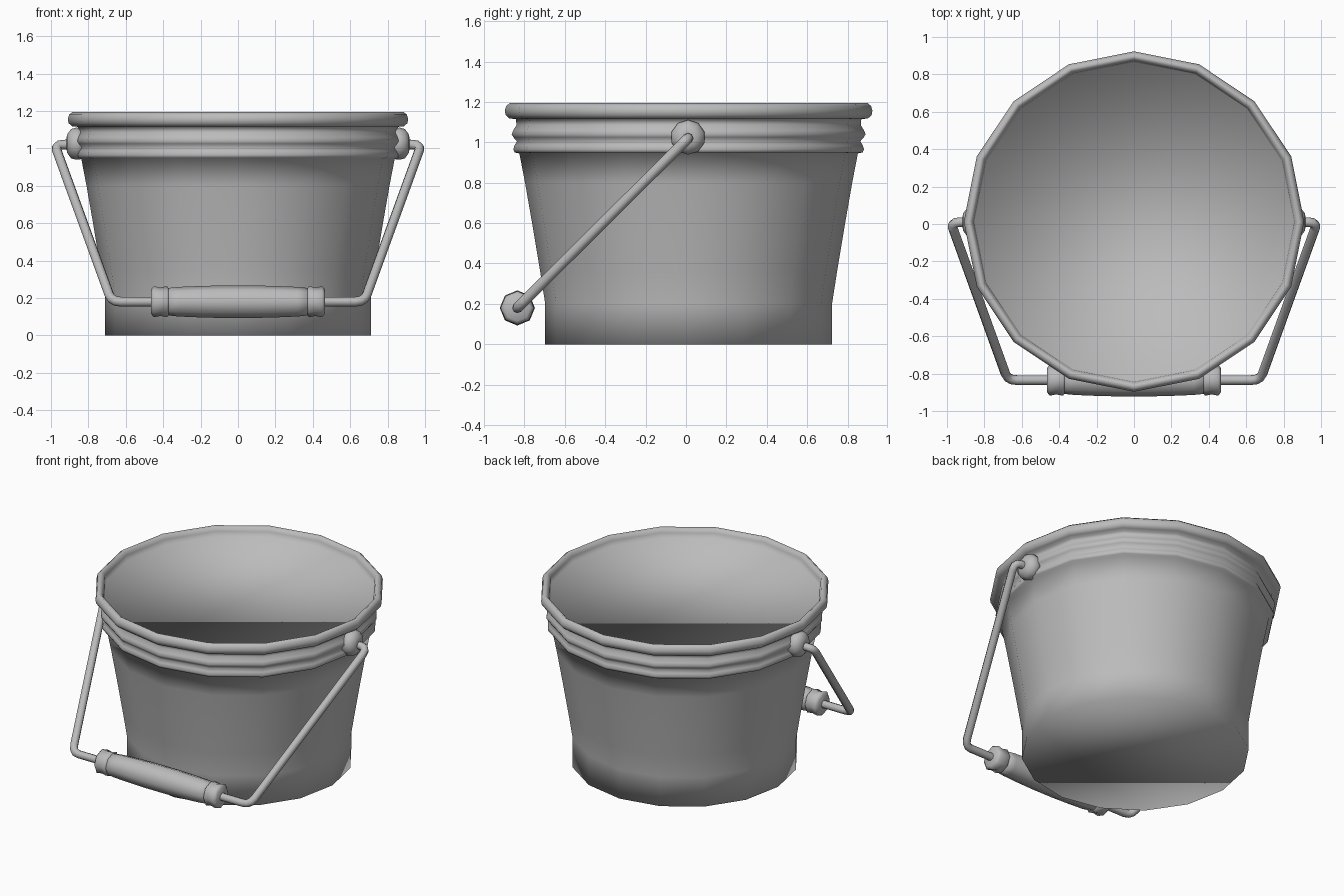
import bpy, bmesh, math
from mathutils import Vector, Matrix

if "Cube" in bpy.data.objects:
    bpy.data.objects.remove(bpy.data.objects["Cube"])

CY = 0.013           # bucket centre in y
GRIP_Y, GRIP_Z = -0.835, 0.18

grey = bpy.data.materials.new("plain grey")
grey.diffuse_color = (0.5, 0.5, 0.5, 1)
grey.use_nodes = True
grey.node_tree.nodes["Principled BSDF"].inputs["Base Color"].default_value = grey.diffuse_color


def lathe(name, profile, sides, matrix, turn=0.0):
    """Revolve (radius, height) points around z, close both ends, smooth shade."""
    bm = bmesh.new()
    rings = []
    for r, z in profile:
        rings.append([bm.verts.new((r * math.cos(turn + math.tau * i / sides),
                                    r * math.sin(turn + math.tau * i / sides), z))
                      for i in range(sides)])
    for a, b in zip(rings, rings[1:]):
        for i in range(sides):
            j = (i + 1) % sides
            bm.faces.new((a[i], a[j], b[j], b[i]))
    bm.faces.new(rings[0][::-1])
    bm.faces.new(rings[-1])
    bm.transform(matrix)
    bmesh.ops.recalc_face_normals(bm, faces=bm.faces)
    for f in bm.faces:
        f.smooth = True
    mesh = bpy.data.meshes.new(name)
    bm.to_mesh(mesh)
    bm.free()
    mesh.materials.append(grey)
    obj = bpy.data.objects.new(name, mesh)
    bpy.context.collection.objects.link(obj)
    return obj


# Bucket: flared wall, two raised bands, rolled rim, closed top
wall = [(0.71, 0), (0.71, 0.2), (0.735, 0.36), (0.775, 0.6), (0.81, 0.8), (0.838, 0.945)]
bands = [(0.862, 0.95), (0.868, 0.965), (0.862, 0.985), (0.85, 1.005),
         (0.868, 1.025), (0.876, 1.04), (0.868, 1.06), (0.852, 1.085), (0.855, 1.115)]
rim = [(0.888, 1.118), (0.906, 1.135), (0.91, 1.157), (0.903, 1.18),
       (0.885, 1.195), (0.868, 1.185), (0.858, 1.165), (0.852, 1.13)]
lathe("bucket", wall + bands + rim, 16, Matrix.Translation((0, CY, 0)))

# Side knobs that hold the handle
knob = [(0.06, 0.82), (0.083, 0.84), (0.086, 0.865), (0.078, 0.893), (0.05, 0.913), (0.03, 0.917)]
for side, label in ((1, "right"), (-1, "left")):
    m = Matrix.Translation((0, CY - 0.003, 1.025)) @ Matrix.Rotation(side * math.pi / 2, 4, 'Y')
    lathe("knob_" + label, knob, 10, m)

# Grip: swollen middle and a collar at each end
grip_matrix = Matrix.Translation((0, GRIP_Y, GRIP_Z)) @ Matrix.Rotation(math.pi / 2, 4, 'Y')
half = [(0.072, 0.385), (0.079, 0.32), (0.084, 0.2), (0.087, 0.08)]
lathe("grip", half + [(r, -x) for r, x in reversed(half)], 8, grip_matrix)
collar = [(0.065, 0.365), (0.083, 0.38), (0.076, 0.415), (0.083, 0.45), (0.065, 0.465)]
for side, label in ((1, "right"), (-1, "left")):
    lathe("collar_" + label, [(r, side * x) for r, x in collar], 8, grip_matrix)

# Wire handle: one bent rod with rounded corners
corners = [Vector(p) for p in ((0.88, 0.01, 1.02), (0.98, 0.01, 1.02), (0.675, GRIP_Y, GRIP_Z))]
start, top, low = corners
slope = (low - top).normalized()
path = [start]
for corner, d_in, d_out in ((top, Vector((1, 0, 0)), slope), (low, slope, Vector((-1, 0, 0)))):
    a, b = corner - d_in * 0.05, corner + d_out * 0.05
    for t in (0, 0.33, 0.67, 1):
        path.append(a * (1 - t) ** 2 + corner * 2 * t * (1 - t) + b * t * t)
path += [Vector((-p.x, p.y, p.z)) for p in reversed(path)]

curve = bpy.data.curves.new("wire_handle", 'CURVE')
curve.dimensions = '3D'
curve.bevel_depth = 0.026
curve.bevel_resolution = 2
curve.use_fill_caps = True
spline = curve.splines.new('POLY')
spline.points.add(len(path) - 1)
for pt, co in zip(spline.points, path):
    pt.co = (*co, 1)
spline.use_smooth = True
curve.materials.append(grey)
bpy.context.collection.objects.link(bpy.data.objects.new("wire_handle", curve))
